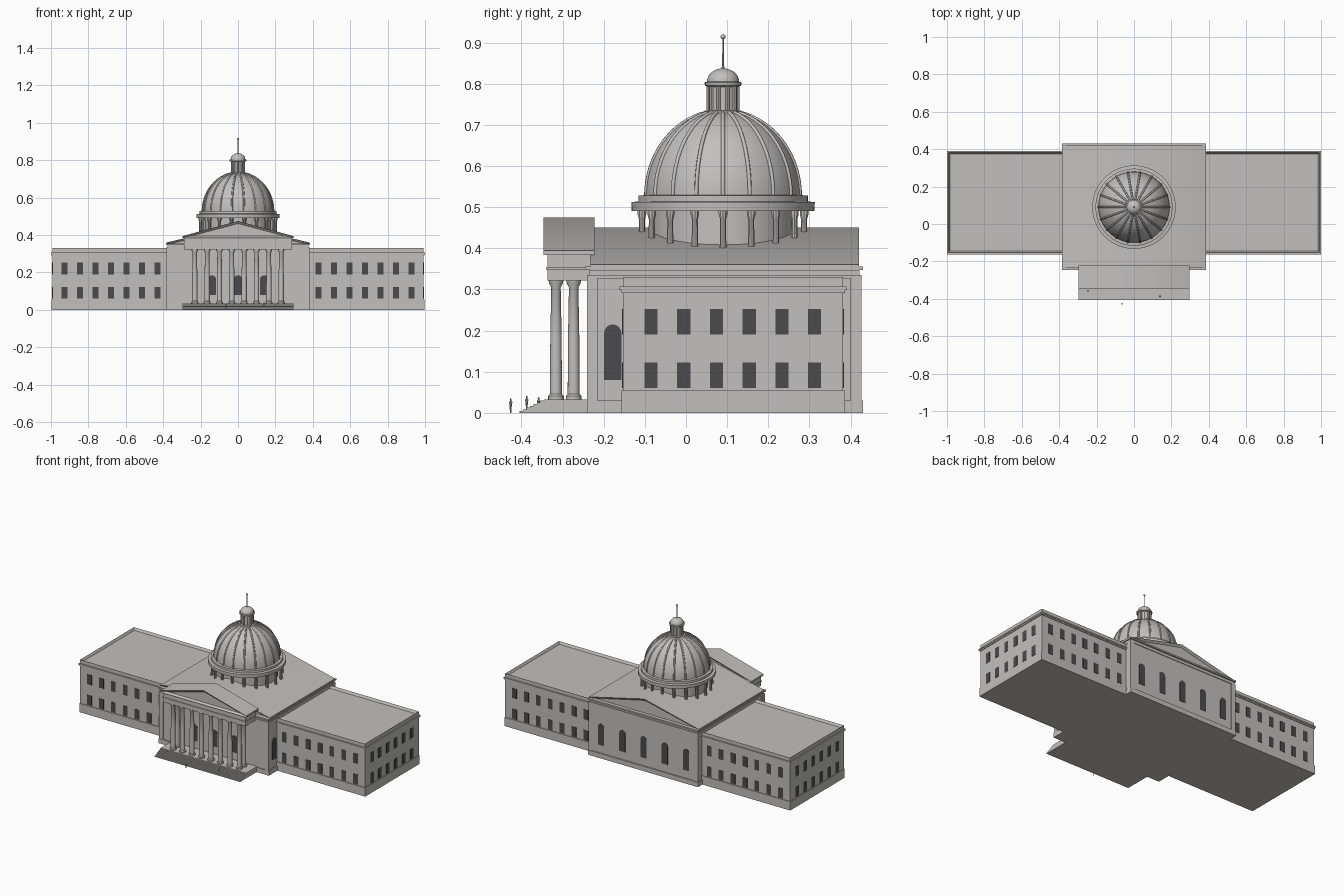
import bpy, bmesh
from math import sin, cos, pi, radians
from mathutils import Matrix, Vector

if "Cube" in bpy.data.objects:
    bpy.data.objects.remove(bpy.data.objects["Cube"])


def material(name, rgb):
    m = bpy.data.materials.new(name)
    m.use_nodes = True
    m.diffuse_color = (*rgb, 1)
    m.node_tree.nodes["Principled BSDF"].inputs["Base Color"].default_value = (*rgb, 1)
    return m


STONE = material("pale stone", (0.54, 0.53, 0.52))
GLASS = material("dark glass", (0.07, 0.07, 0.075))
made = []


def finish(name, bm, mat=STONE):
    bmesh.ops.recalc_face_normals(bm, faces=bm.faces[:])
    me = bpy.data.meshes.new(name)
    bm.to_mesh(me)
    bm.free()
    me.materials.append(mat)
    ob = bpy.data.objects.new(name, me)
    bpy.context.collection.objects.link(ob)
    made.append(ob)
    return ob


def add_box(bm, x, y, z):
    size = Matrix.Diagonal((x[1] - x[0], y[1] - y[0], z[1] - z[0], 1))
    mid = Matrix.Translation((sum(x) / 2, sum(y) / 2, sum(z) / 2))
    return bmesh.ops.create_cube(bm, size=1, matrix=mid @ size)["verts"]


def box(name, x, y, z):
    bm = bmesh.new()
    add_box(bm, x, y, z)
    return finish(name, bm)


def add_prism(bm, outline, offset):
    """Extrude a closed outline of points along an offset."""
    face = bm.faces.new([bm.verts.new(p) for p in outline])
    res = bmesh.ops.extrude_face_region(bm, geom=[face], use_keep_orig=True)
    moved = [v for v in res["geom"] if isinstance(v, bmesh.types.BMVert)]
    bmesh.ops.translate(bm, verts=moved, vec=offset)


def add_lathe(bm, profile, centre, segs=16):
    """Spin (radius, height) points around a vertical axis."""
    verts = [bm.verts.new((r, 0, z)) for r, z in profile]
    edges = [bm.edges.new(pair) for pair in zip(verts, verts[1:])]
    res = bmesh.ops.spin(bm, geom=verts + edges, cent=(0, 0, 0), axis=(0, 0, 1),
                         angle=2 * pi, steps=segs, use_duplicate=False)
    new = set(verts)
    stack = list(verts)
    while stack:
        for e in stack.pop().link_edges:
            for v in e.verts:
                if v not in new:
                    new.add(v)
                    stack.append(v)
    bmesh.ops.translate(bm, verts=list(new), vec=centre)
    bmesh.ops.remove_doubles(bm, verts=list(new), dist=0.00005)


def lathe(name, profile, centre, segs=16):
    bm = bmesh.new()
    add_lathe(bm, profile, centre, segs)
    return finish(name, bm)


def gable(name, half, z0, z1, top, y0, y1):
    """Gabled roof block with a sunken tympanum at both ends."""
    bm = bmesh.new()
    outline = [(-half, y0, z0), (half, y0, z0), (half, y0, z1), (0, y0, top), (-half, y0, z1)]
    add_prism(bm, outline, Vector((0, y1 - y0, 0)))
    bmesh.ops.recalc_face_normals(bm, faces=bm.faces[:])
    ends = [f for f in bm.faces if abs(f.normal.y) > 0.9]
    bmesh.ops.inset_individual(bm, faces=ends, thickness=0.014, depth=-0.012)
    return finish(name, bm)


def windows(name, spots, w, h, dist, turn, arched=False):
    """Thin dark panes on the wall at a distance from the origin, turned about z."""
    bm = bmesh.new()
    for u, z in spots:
        pts = [(u - w / 2, z), (u + w / 2, z)]
        if arched:
            pts += [(u + w / 2 * cos(a * pi / 8), z + h - w / 2 + w / 2 * sin(a * pi / 8))
                    for a in range(9)]
        else:
            pts += [(u + w / 2, z + h), (u - w / 2, z + h)]
        add_prism(bm, [(a, -dist - 0.002, b) for a, b in pts], Vector((0, 0.006, 0)))
    bm.transform(Matrix.Rotation(radians(turn), 4, 'Z'))
    return finish(name, bm, GLASS)


# Wings with a sunken roof behind a parapet
FLOORS = (0.06, 0.19)
for side, s in (("left", 1), ("right", -1)):
    def span(a, b):
        return tuple(sorted((s * a, s * b)))
    bm = bmesh.new()
    add_box(bm, span(0.36, 0.993), (-0.153, 0.382), (0, 0.33))
    roof = [f for f in bm.faces if f.normal.z > 0.9]
    bmesh.ops.inset_region(bm, faces=roof, thickness=0.012)
    bmesh.ops.translate(bm, verts=roof[0].verts[:], vec=(0, 0, -0.015))
    finish(side + "_wing", bm)
    box(side + "_wing_base", span(0.36, 0.997), (-0.157, 0.386), (0, 0.055))
    box(side + "_wing_cornice", span(0.36, 1.0), (-0.162, 0.39), (0.299, 0.307))
    box(side + "_wing_frieze", span(0.36, 0.997), (-0.157, 0.386), (0.291, 0.299))
    xs = [s * (0.43 + 0.083 * i) for i in range(7)]
    windows(side + "_wing_front_windows", [(x, z) for x in xs for z in FLOORS],
            0.032, 0.062, 0.153, 0)
    windows(side + "_wing_back_windows", [(-x, z) for x in xs for z in FLOORS],
            0.032, 0.062, 0.382, 180)
    ys = [-0.085 + 0.0795 * i for i in range(6)]
    windows(side + "_wing_end_windows", [(s * y, z) for y in ys for z in FLOORS],
            0.032, 0.062, 0.993, 90 * s)
    windows(side + "_hall_side_window", [(s * -0.178, 0.08)], 0.042, 0.135, 0.378, 90 * s, True)

# Central hall
box("hall_walls", (-0.378, 0.378), (-0.236, 0.422), (0, 0.346))
box("hall_base", (-0.384, 0.384), (-0.241, 0.43), (0, 0.03))
box("hall_frieze", (-0.382, 0.382), (-0.24, 0.426), (0.326, 0.335))
box("hall_cornice", (-0.385, 0.385), (-0.246, 0.43), (0.347, 0.356))
gable("hall_roof", 0.383, 0.346, 0.36, 0.45, -0.232, 0.42)
bm = bmesh.new()
for s in (-1, 1):
    for y in ((-0.24, -0.215), (0.4, 0.426)):
        add_box(bm, sorted((s * 0.355, s * 0.382)), y, (0.03, 0.327))
finish("corner_pilasters", bm)
windows("hall_back_windows", [(0.148 * i, 0.08) for i in range(-2, 3)],
        0.042, 0.135, 0.422, 180, True)
windows("hall_front_windows", [(0.14 * i, 0.08) for i in (-1, 0, 1)],
        0.046, 0.105, 0.236, 0, True)

# Portico with steps
box("portico_floor", (-0.298, 0.298), (-0.345, -0.23), (0, 0.033))
bm = bmesh.new()
COUNT = 7
for i in range(COUNT):
    add_box(bm, (-0.298, 0.298), (-0.405 + 0.06 * i / COUNT, -0.34),
            (0, 0.03 * (i + 1) / COUNT))
finish("front_steps", bm)
box("entablature", (-0.288, 0.288), (-0.336, -0.23), (0.322, 0.385))
box("entablature_band", (-0.292, 0.292), (-0.34, -0.23), (0.348, 0.353))
gable("portico_pediment", 0.298, 0.384, 0.394, 0.475, -0.346, -0.222)
COLUMN = [(0.019, 0.033), (0.019, 0.041), (0.0145, 0.046), (0.0138, 0.18),
          (0.0115, 0.305), (0.017, 0.315), (0.018, 0.323)]
bm = bmesh.new()
for i in range(8):
    x = -0.231 + 0.066 * i
    add_lathe(bm, COLUMN, (x, -0.316, 0))
    if i in (0, 7):
        add_lathe(bm, COLUMN, (x, -0.273, 0))
finish("portico_columns", bm)

# Drum and ring of columns
MID = (0, 0.09, 0)
RIBS = 18
lathe("drum", [(0.177, 0.35), (0.177, 0.493)], MID, 48)
lathe("drum_cornice", [(0.17, 0.491), (0.222, 0.491), (0.223, 0.512), (0.206, 0.514),
                       (0.206, 0.528), (0.18, 0.53)], MID, 64)
bm = bmesh.new()
for i in range(RIBS):
    a = 2 * pi * i / RIBS
    add_lathe(bm, [(0.009, 0.36), (0.0075, 0.47), (0.011, 0.482), (0.011, 0.492)],
              (0.2 * cos(a), 0.09 + 0.2 * sin(a), 0), 10)
finish("drum_columns", bm)

# Dome and its ribs
arc = [(0.19 * cos(t), 0.527 + 0.208 * sin(t)) for t in (radians(77) * k / 16 for k in range(17))]
lathe("dome", arc + [(0, 0.732)], MID, 72)
curve = bpy.data.curves.new("dome_ribs", 'CURVE')
curve.dimensions = '3D'
curve.bevel_depth = 0.005
curve.bevel_resolution = 1
for i in range(RIBS):
    a = 2 * pi * i / RIBS
    line = curve.splines.new('POLY')
    line.points.add(len(arc) - 1)
    for p, (r, z) in zip(line.points, arc):
        p.co = (r * cos(a), 0.09 + r * sin(a), z, 1)
curve.materials.append(STONE)
bpy.context.collection.objects.link(bpy.data.objects.new("dome_ribs", curve))

# Lantern, cap and spire
lathe("lantern", [(0.046, 0.724), (0.046, 0.734), (0.034, 0.735), (0.034, 0.792),
                  (0.044, 0.795), (0.045, 0.803), (0.039, 0.805)]
      + [(0.039 * cos(t), 0.805 + 0.032 * sin(t)) for t in (pi / 2 * k / 8 for k in range(1, 9))],
      MID, 32)
bm = bmesh.new()
for i in range(10):
    a = 2 * pi * (i + 0.5) / 10
    add_lathe(bm, [(0.005, 0.73), (0.005, 0.797)], (0.035 * cos(a), 0.09 + 0.035 * sin(a), 0), 8)
finish("lantern_posts", bm)
lathe("spire", [(0.005, 0.834), (0.002, 0.845), (0.0018, 0.91)], MID, 8)
lathe("spire_ball", [(0.006 * sin(pi * k / 8), 0.914 - 0.006 * cos(pi * k / 8))
                     for k in range(9)], MID, 12)

# Small visitors on the approach
FIGURE = [(0, 0), (0.002, 0), (0.0025, 0.015), (0.004, 0.026), (0.0015, 0.029),
          (0.0024, 0.033), (0, 0.036)]
for name, spot in (("visitor_centre", (-0.064, -0.426, 0)), ("visitor_left", (0.139, -0.387, 0.006)),
                   ("visitor_right", (-0.246, -0.358, 0.003))):
    lathe(name, FIGURE, spot, 8)

# Smooth the round parts, keep hard edges crisp
bpy.ops.object.select_all(action='DESELECT')
for ob in made:
    ob.select_set(True)
bpy.context.view_layer.objects.active = made[0]
bpy.ops.object.shade_smooth_by_angle(angle=radians(32))
